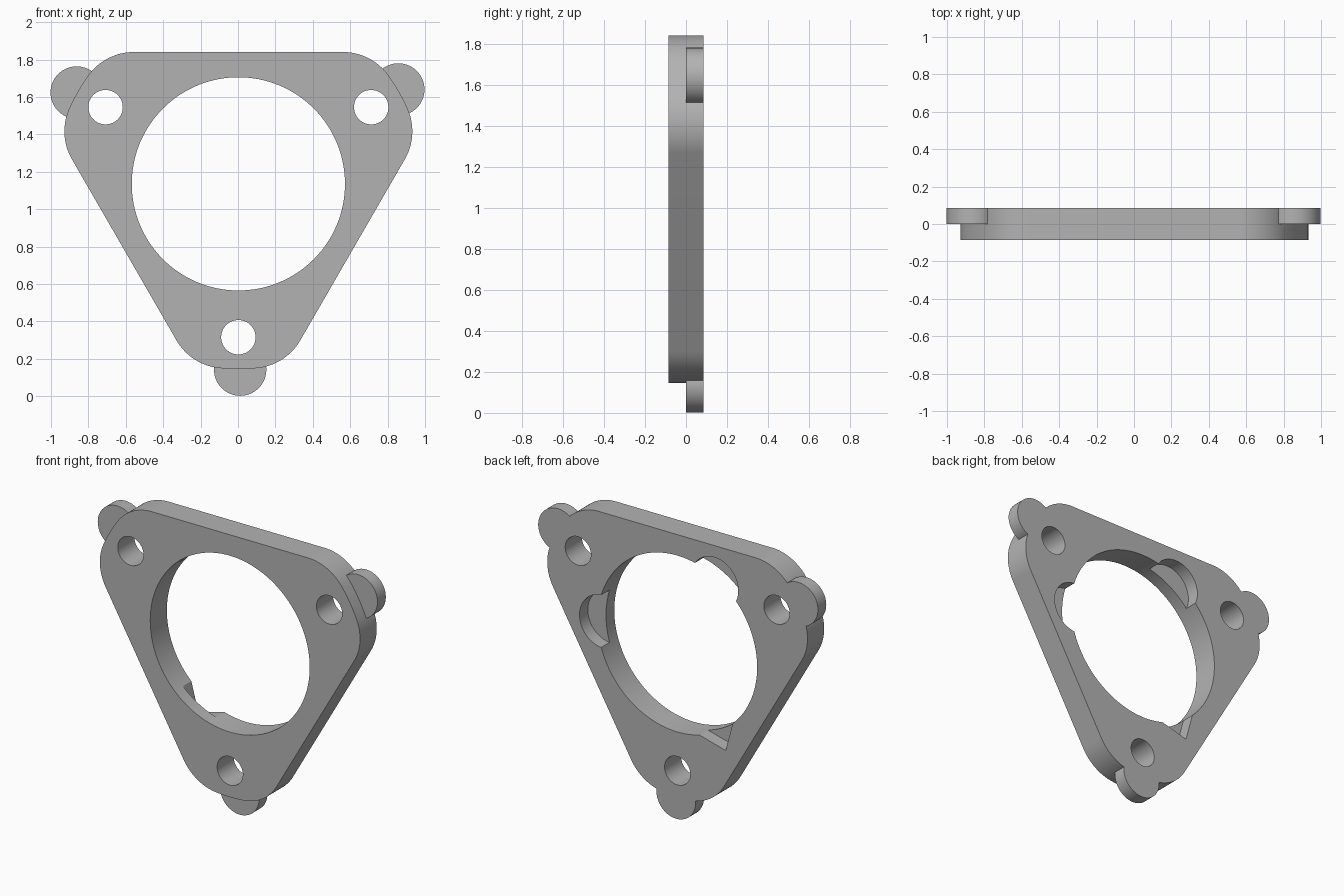
import bpy
import bmesh
from math import sin, cos, pi, radians, asin, atan2, hypot

if "Cube" in bpy.data.objects:
    bpy.data.objects.remove(bpy.data.objects["Cube"])

CX, CZ = 0.002, 1.135      # centre of the bore
HALF = 0.085               # half the plate thickness
CORNERS = [radians(a) for a in (-90, 30, 150)]

grey = bpy.data.materials.new("plain grey")
grey.use_nodes = True
grey.diffuse_color = (0.45, 0.45, 0.45, 1)
grey.node_tree.nodes["Principled BSDF"].inputs["Base Color"].default_value = grey.diffuse_color


def polar(radius, angle):
    return radius * cos(angle), radius * sin(angle)


def arc(centre, radius, start, end, steps):
    """Points along an arc, both ends included."""
    return [(centre[0] + radius * cos(start + (end - start) * i / steps),
             centre[1] + radius * sin(start + (end - start) * i / steps))
            for i in range(steps + 1)]


def circle(centre, radius, sides=64, turn=0.0):
    return arc(centre, radius, turn, turn + 2 * pi, sides)[:-1]


def prism(name, points, front, back):
    """Extrude an outline in the xz plane from front to back along y."""
    bm = bmesh.new()
    base = bm.faces.new([bm.verts.new((CX + x, front, CZ + z)) for x, z in points])
    grown = bmesh.ops.extrude_face_region(bm, geom=[base])
    moved = [v for v in grown["geom"] if isinstance(v, bmesh.types.BMVert)]
    bmesh.ops.translate(bm, verts=moved, vec=(0, back - front, 0))
    bmesh.ops.recalc_face_normals(bm, faces=bm.faces)
    mesh = bpy.data.meshes.new(name)
    bm.to_mesh(mesh)
    bm.free()
    mesh.materials.append(grey)
    obj = bpy.data.objects.new(name, mesh)
    bpy.context.collection.objects.link(obj)
    return obj


# Plate outline: three straight sides, each corner a fillet, a wide arc, a fillet
SIDE, ROUND, FILLET = 0.705, 0.99, 0.30
reach = ROUND - FILLET
swing = pi / 3 - atan2((reach ** 2 - (SIDE - FILLET) ** 2) ** 0.5, SIDE - FILLET)
outline = []
for a in CORNERS:
    outline += arc(polar(reach, a - swing), FILLET, a - pi / 3, a - swing, 20)
    outline += arc((0, 0), ROUND, a - swing, a + swing, 10)[1:]
    outline += arc(polar(reach, a + swing), FILLET, a + swing, a + pi / 3, 20)[1:]
plate = prism("flange_plate", outline, -HALF, HALF)

# Lugs on the back half, bore, bolt holes and the pockets round the bore
tools = []
for a in CORNERS:
    lug = circle(polar(0.993, a + radians(0.55)), 0.14)
    tools.append((prism("lug", lug, 0, HALF), "UNION"))
tools.append((prism("bore_cutter", circle((0, 0), 0.57, 128), -1, 1), "DIFFERENCE"))
for a in CORNERS:
    hole = circle(polar(0.82, a), 0.092)
    tools.append((prism("bolt_hole_cutter", hole, -1, 1), "DIFFERENCE"))
for a in (0, 2 * pi / 3):
    pocket = circle(polar(0.53, a), 0.17)
    tools.append((prism("round_pocket_cutter", pocket, 0, 1), "DIFFERENCE"))
corner = 4 * pi / 3
notch = circle(polar(0.55, corner), 0.14, 4, corner)
tools.append((prism("notch_cutter", notch, 0, 1), "DIFFERENCE"))

for tool, operation in tools:
    mod = plate.modifiers.new(tool.name, "BOOLEAN")
    mod.object, mod.operation, mod.solver = tool, operation, "EXACT"

# Bake the cuts and drop the helper shapes
graph = bpy.context.evaluated_depsgraph_get()
finished = bpy.data.meshes.new_from_object(plate.evaluated_get(graph))
plate.modifiers.clear()
plate.data = finished
for tool, operation in tools:
    bpy.data.objects.remove(tool)

bpy.ops.object.select_all(action="DESELECT")
plate.select_set(True)
bpy.context.view_layer.objects.active = plate
bpy.ops.object.shade_smooth_by_angle(angle=radians(30))
